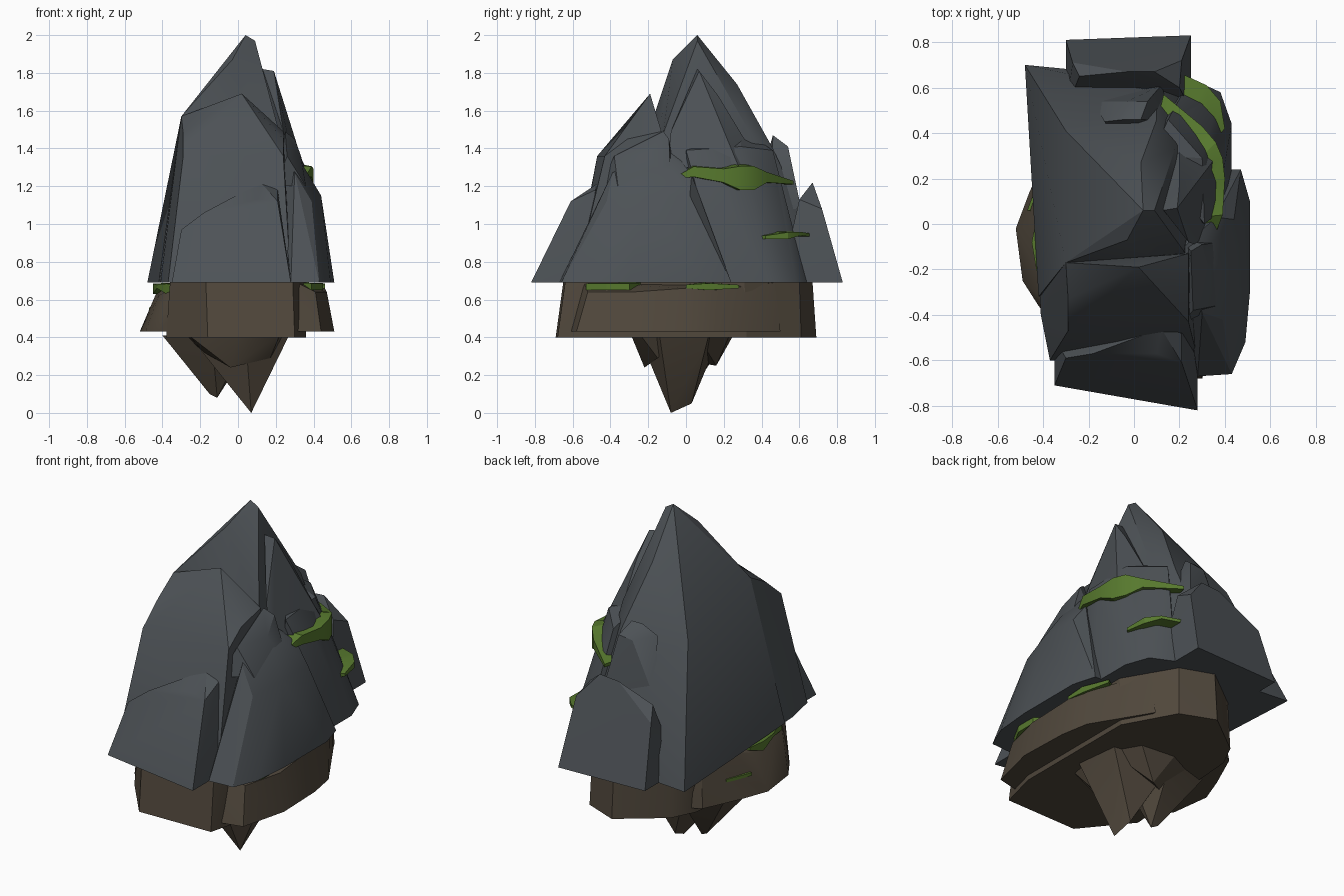
import bpy
import bmesh
from math import radians
from mathutils import Vector

default_cube = bpy.data.objects.get("Cube")
if default_cube:
    bpy.data.objects.remove(default_cube, do_unlink=True)

UNIT = 0.01          # points below are written in hundredths
ROCK_FLOOR = 69      # flat underside of the grey rock
SMOOTH_ANGLE = radians(26)


def make_material(name, rgb):
    colour = (*rgb, 1.0)
    material = bpy.data.materials.new(name)
    material.use_nodes = True
    material.diffuse_color = colour
    shader = material.node_tree.nodes["Principled BSDF"]
    shader.inputs["Base Color"].default_value = colour
    shader.inputs["Roughness"].default_value = 0.9
    return material


slate = make_material("slate grey rock", (0.074, 0.084, 0.093))
earth = make_material("brown earth", (0.081, 0.064, 0.045))
moss = make_material("green moss", (0.095, 0.19, 0.027))


def finish(bm, name, material):
    """Turn a bmesh into a shaded object with one colour."""
    bmesh.ops.recalc_face_normals(bm, faces=bm.faces[:])
    mesh = bpy.data.meshes.new(name)
    bm.to_mesh(mesh)
    bm.free()
    mesh.materials.append(material)
    obj = bpy.data.objects.new(name, mesh)
    bpy.context.collection.objects.link(obj)
    bpy.ops.object.select_all(action="DESELECT")
    obj.select_set(True)
    bpy.context.view_layer.objects.active = obj
    bpy.ops.object.shade_smooth_by_angle(angle=SMOOTH_ANGLE)
    return obj


def boulder(name, material, floor, outline, crown):
    """Convex chunk: a flat outline at the floor height plus free crown points."""
    bm = bmesh.new()
    points = [(x, y, floor) for x, y in outline] + list(crown)
    for point in points:
        bm.verts.new(Vector(point) * UNIT)
    bmesh.ops.convex_hull(bm, input=bm.verts[:])
    loose = [v for v in bm.verts if not v.link_faces]
    bmesh.ops.delete(bm, geom=loose, context="VERTS")
    bmesh.ops.dissolve_limit(bm, angle_limit=radians(1),
                             verts=bm.verts[:], edges=bm.edges[:])
    return finish(bm, name, material)


def moss_ledge(name, spine, inset):
    """Ribbon hugging the rock; each spine entry is x, y, z and half height."""
    bm = bmesh.new()
    rings = []
    for x, y, z, half in spine:
        outer = Vector((x, y, z))
        inner = Vector((x * (1 - inset), y * (1 - inset), z))
        rise = Vector((0, 0, half))
        ring = [outer + rise * 0.8, outer - rise, inner - rise, inner + rise]
        rings.append([bm.verts.new(p * UNIT) for p in ring])
    for here, there in zip(rings, rings[1:]):
        for i in range(len(here)):
            j = (i + 1) % len(here)
            bm.faces.new((here[i], here[j], there[j], there[i]))
    bm.faces.new(rings[0])
    bm.faces.new(rings[-1])
    return finish(bm, name, moss)


# Grey peak: the tall core with its left ridge
boulder("main_peak", slate, ROCK_FLOOR,
        [(-48, 70), (-42, -32), (30, -30), (30, 52), (24, 63)],
        [(-30, 41, 142), (-30, -17, 157), (4, 6, 200), (9, 6, 197),
         (-3, -7, 187), (22, -12, 148), (18, 33, 150),
         (3, 27, 174), (10, 46, 140), (10, 58, 114)])

# Broad front buttress with a raised crest
boulder("front_buttress", slate, ROCK_FLOOR,
        [(-41, -40), (-37, -60), (28, -59), (29, -10), (-42, -20)],
        [(-29, -47, 136), (24, -43, 136), (-29, -33, 148), (24, -31, 145),
         (-30, -17, 157), (2, -19, 169), (24, -13, 149)])

# Low slab leaning on the front
boulder("front_slab", slate, ROCK_FLOOR,
        [(-35, -71), (28, -82), (28, -50), (-35, -50)],
        [(-30, -59, 97), (-18, -57, 106), (10, -57, 113), (21, -61, 112),
         (21, -48, 118), (12, -46, 122)])

# Right flank in two slabs, split by a sloping crack
boulder("right_front_slab", slate, ROCK_FLOOR,
        [(28, -67), (43, -66), (49, -52), (51, -30), (51, 10), (47, 24),
         (20, 24)],
        [(44, 2, 115), (44, -22, 115), (39, -42, 112), (36, 3, 126),
         (30, -39, 127), (29, -14, 140), (20, -12, 146)])
boulder("right_back_slab", slate, ROCK_FLOOR,
        [(20, 5), (43, 18), (43, 44), (38, 58), (25, 64), (10, 50)],
        [(36, 4, 125), (38, 15, 126), (34, 33, 122), (22, 48, 122),
         (31, 0, 139), (30, 29, 141), (15, 46, 139), (8, 30, 150)])

# Wedge of rubble between the buttress and the right flank
boulder("right_rubble", slate, 120,
        [(20, -45), (36, -36), (38, -8), (20, -5)],
        [(25, -12, 149), (30, -9, 145), (33, -20, 137), (26, -38, 136)])

# Thin upright spur beside the summit
boulder("summit_spur", slate, 130,
        [(30, -10), (35, 28), (20, 40), (5, 30)],
        [(13, 6, 182), (19, 7, 181), (20, 17, 168), (24, -8, 149)])

# Small back shelf and the low slab below it
boulder("back_shelf", slate, 108,
        [(-18, 54), (12, 61), (18, 45), (-5, 35)],
        [(-13, 45, 142), (-4, 46, 147), (3, 46, 147), (6, 54, 141),
         (-3, 54, 140)])
boulder("back_slab", slate, ROCK_FLOOR,
        [(-30, 81), (25, 83), (25, 50), (-30, 50)],
        [(-27, 71, 104), (-24, 65, 112), (-3, 67, 121), (9, 67, 122),
         (21, 72, 108), (20, 60, 113)])

# Brown earth collar: a central mass with a chunk on either side
boulder("earth_core", earth, 40,
        [(-16, -69), (30, -68), (36, -45), (36, 32), (20, 61), (0, 69),
         (-25, 50), (-32, 36), (-38, -42)],
        [(-17, -65, 69), (29, -64, 69), (36, -43, 69), (36, 31, 69),
         (19, 60, 69), (0, 67, 69), (-25, 48, 69), (-32, 35, 69),
         (-36, -40, 69)])
boulder("earth_right_chunk", earth, 43,
        [(31, -61), (44, -58), (51, -30), (50, 0), (47, 17), (27, 50)],
        [(31, -54, 69), (41, -52, 64), (47, -28, 64), (46, 0, 66),
         (44, 15, 65), (27, 47, 69)])
boulder("earth_left_chunk", earth, 43,
        [(-17, -66), (-42, -36), (-49, -25), (-52, -2), (-46, 14),
         (-36, 36), (-20, 44)],
        [(-20, -60, 69), (-37, -36, 65), (-42, -22, 62), (-43, 0, 64),
         (-40, 12, 68), (-33, 33, 69), (-20, 42, 69)])

# Hanging roots of earth under the collar: crown points are the tips
boulder("root_front_tip", earth, 41,
        [(-26, -18), (4, -25), (27, -14), (24, 12), (-12, 18)],
        [(7, -8, 0), (5, 3, 5), (-6, -4, 18)])
boulder("root_left_tip", earth, 41,
        [(-40, -8), (-36, 14), (-8, 22), (10, 4), (-14, -18)],
        [(-15, 2, 10), (-11, 1, 8), (-6, -2, 18)])
boulder("root_front_bump", earth, 41,
        [(-26, -24), (0, -29), (22, -24), (26, -4), (-28, -4)],
        [(-4, -22, 24), (-18, -16, 32), (17, -15, 29)])
boulder("root_back_bump", earth, 41,
        [(-30, 14), (-8, 25), (14, 23), (24, 6), (-18, 0)],
        [(0, 16, 25), (-10, 10, 26)])

# Moss ribbons on the right flank
moss_ledge("upper_moss",
           [(36, -4, 125, 1), (39, 4, 128, 3), (40, 20, 126, 4),
            (39, 29, 125, 7), (36, 36, 125, 7), (30, 43, 125, 3),
            (13, 57, 122, 1)], 0.2)
moss_ledge("lower_moss",
           [(40, 42, 93, 1), (38, 54, 94, 2), (32, 61, 95, 1),
            (19, 67, 94, 1)], 0.14)

# Moss patches on the ledges of the earth collar
for name, spine in {
    "moss_patch_right_front": [(39, -53, 67, 2), (45, -42, 67, 2),
                               (45, -30, 67, 2)],
    "moss_patch_right_back": [(46, 0, 67, 1), (46, 12, 67, 2),
                              (41, 28, 67, 1)],
    "moss_patch_left_front": [(-28, -49, 67, 1), (-38, -35, 66, 3),
                              (-43, -20, 67, 1)],
    "moss_patch_left_side": [(-43, -20, 67, 1), (-45, -8, 66, 3),
                             (-43, 2, 67, 1)],
    "moss_patch_left_low": [(-47, 6, 55, 1), (-44, 14, 55, 1),
                            (-41, 21, 55, 1)],
}.items():
    moss_ledge(name, spine, 0.25)
